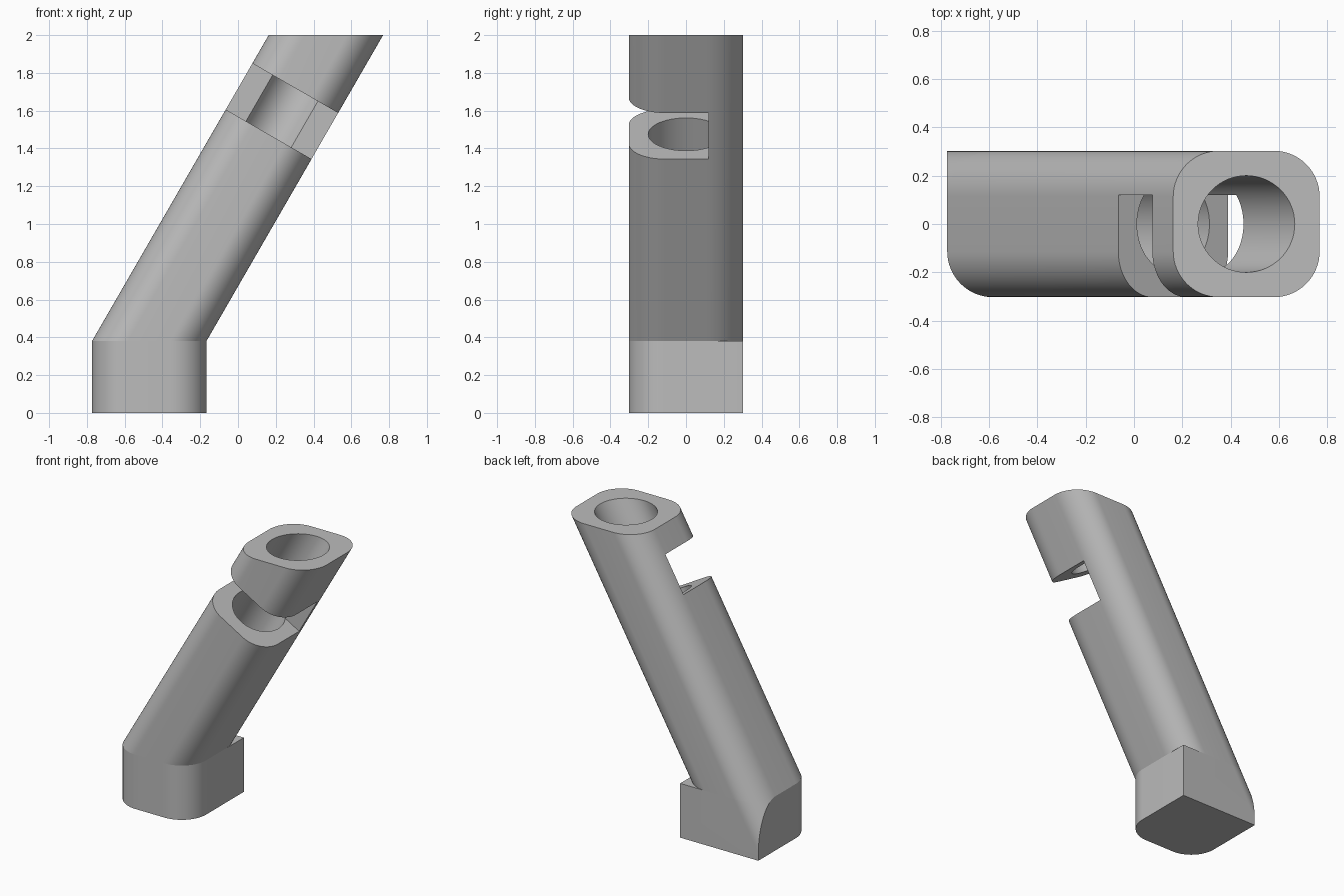
import bpy, bmesh, math
from mathutils import Matrix

if "Cube" in bpy.data.objects:
    bpy.data.objects.remove(bpy.data.objects["Cube"])

H = 0.303                       # half width of the square section
R = 0.19                        # corner radius
KNEE, TOP = 0.38, 2.0           # height of the bend and of the top cut
SLOPE = math.tan(math.radians(30))
AXIS_X = -0.47                  # x of the base centre


def lean(z):
    return AXIS_X + SLOPE * (z - KNEE)


grey = bpy.data.materials.new("plain grey")
grey.use_nodes = True
colour = (0.5, 0.5, 0.5, 1)
grey.diffuse_color = colour
grey.node_tree.nodes["Principled BSDF"].inputs["Base Color"].default_value = colour


def arc(cx, cy, r, start, sweep, n):
    angles = [math.radians(start + sweep * i / n) for i in range(n + 1)]
    return [(cx + r * math.cos(a), cy + r * math.sin(a)) for a in angles]


def section(round_back):
    """Square outline, front corners rounded, back corners optional."""
    c = H - R
    pts = arc(-c, -c, R, 180, 90, 16) + arc(c, -c, R, 270, 90, 16)
    if round_back:
        return pts + arc(c, c, R, 0, 90, 16) + arc(-c, c, R, 90, 90, 16)
    return pts + [(H, H), (-H, H)]


def prism(name, outline, z0, z1, x_at):
    """Extrude a flat outline between two heights, x offset given per height."""
    bm = bmesh.new()
    low, high = [[bm.verts.new((x + x_at(z), y, z)) for x, y in outline]
                 for z in (z0, z1)]
    bm.faces.new(low)
    bm.faces.new(high)
    for i in range(len(low)):
        j = (i + 1) % len(low)
        bm.faces.new((low[i], low[j], high[j], high[i]))
    bmesh.ops.recalc_face_normals(bm, faces=bm.faces)
    return finish(name, bm)


def finish(name, bm):
    mesh = bpy.data.meshes.new(name)
    bm.to_mesh(mesh)
    bm.free()
    mesh.materials.append(grey)
    obj = bpy.data.objects.new(name, mesh)
    bpy.context.collection.objects.link(obj)
    return obj


def cut(obj, cutter):
    bpy.context.view_layer.objects.active = obj
    mod = obj.modifiers.new("cut", "BOOLEAN")
    mod.operation, mod.solver, mod.object = "DIFFERENCE", "EXACT", cutter
    bpy.ops.object.modifier_apply(modifier=mod.name)
    bpy.data.objects.remove(cutter)


# Upright base with square back corners
base = prism("base_block", section(False), 0, KNEE, lambda z: AXIS_X)

# Leaning round corner continues down through the left back of the base
c = H - R
corner = arc(-c, c, R, 90, 90, 16) + [(-H - 0.1, c), (-H - 0.1, H + 0.1), (-c, H + 0.1)]
cut(base, prism("corner_cutter", corner, -0.1, KNEE + 0.1, lean))

# Leaning tube with its bore
tube = prism("leaning_tube", section(True), KNEE, TOP, lean)
cut(tube, prism("bore_cutter", arc(0, 0, 0.2, 0, 354.375, 63), KNEE - 0.1, TOP + 0.1, lean))

# Front slot, square to the tube axis
bm = bmesh.new()
bmesh.ops.create_cube(bm, size=1)
slot_z = 1.597
place = (Matrix.Translation((lean(slot_z), -0.38, slot_z))
         @ Matrix.Rotation(math.radians(30), 4, "Y")
         @ Matrix.Diagonal((2, 1, 0.282, 1)))
bm.transform(place)
cut(tube, finish("slot_cutter", bm))

# Smooth the round parts, keep the edges sharp
for obj in (base, tube):
    bpy.ops.object.select_all(action="DESELECT")
    obj.select_set(True)
    bpy.context.view_layer.objects.active = obj
    bpy.ops.object.shade_smooth_by_angle(angle=math.radians(30))
